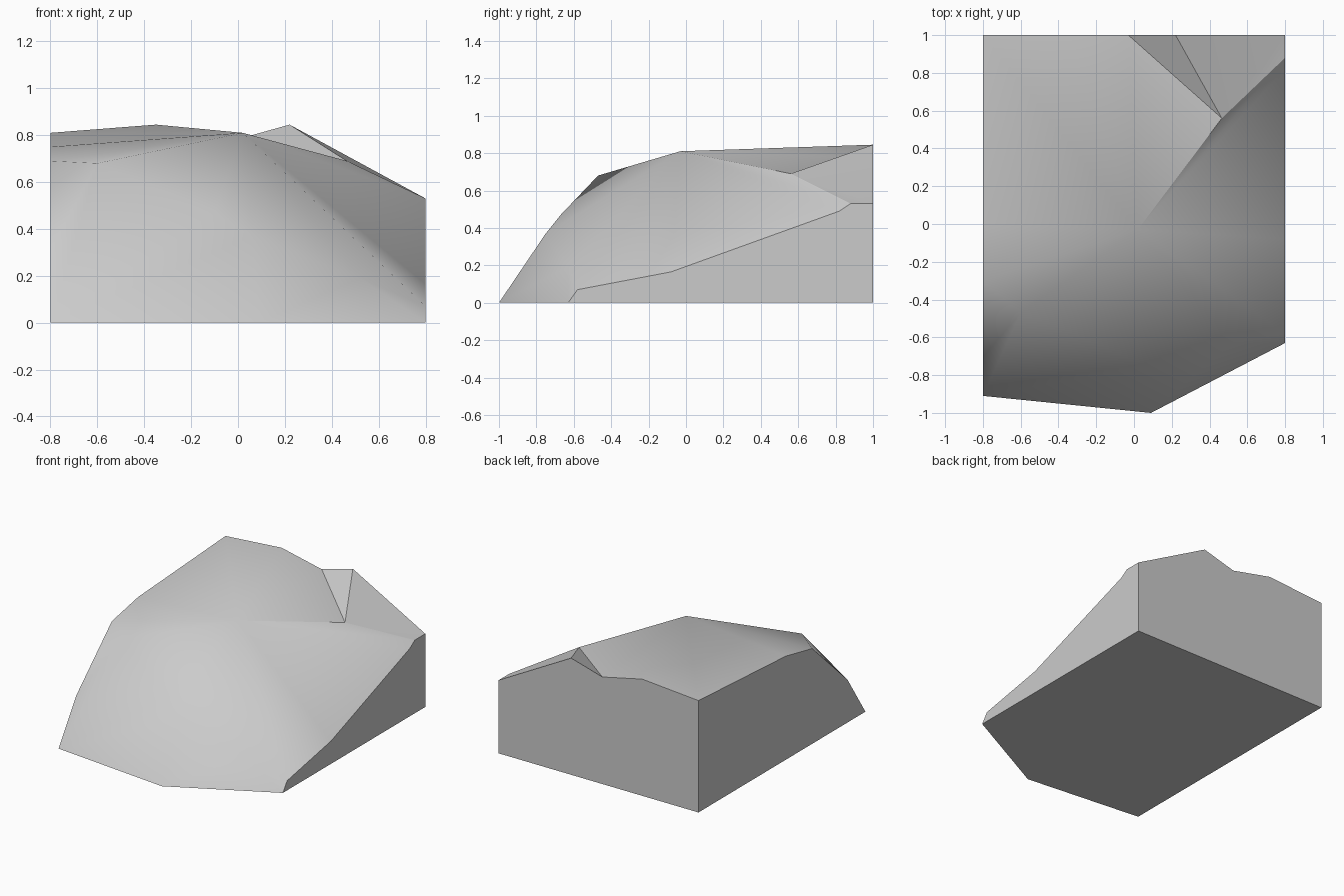
import bpy
import bmesh

if "Cube" in bpy.data.objects:
    bpy.data.objects.remove(bpy.data.objects["Cube"], do_unlink=True)

# Corner points of the rock
X = 0.8
points = {
    "apex": (0.02, -0.03, 0.81), "notch": (0.465, 0.56, 0.69),
    "shoulder": (-0.6, -0.47, 0.68), "bulge": (-0.1, -0.67, 0.47),
    "nose": (0.06, -0.75, 0.37), "knee": (0.52, -0.63, 0.19),
    # back rim
    "back_left": (-X, 1, 0.81), "back_rise": (-0.35, 1, 0.845),
    "back_dip": (-0.03, 1, 0.775), "back_peak": (0.22, 1, 0.845),
    "back_right": (X, 1, 0.53),
    # left rim, back to front
    "left_mid": (-X, 0, 0.75), "left_brow": (-X, -0.3, 0.69),
    "left_low": (-X, -0.705, 0.31),
    # right rim, back to front
    "right_top": (X, 0.88, 0.53), "right_step": (X, 0.82, 0.49),
    "right_mid": (X, -0.08, 0.165), "right_low": (X, -0.58, 0.07),
    # base
    "base_left": (-X, -0.91, 0), "base_tip": (0.09, -1, 0),
    "base_right": (X, -0.63, 0), "floor_right": (X, 1, 0),
    "floor_left": (-X, 1, 0),
}

bm = bmesh.new()
v = {name: bm.verts.new(co) for name, co in points.items()}


def face(names, smooth=True):
    f = bm.faces.new([v[n] for n in names])
    f.smooth = smooth


def fan(centre, rim):
    for a, b in zip(rim, rim[1:]):
        face((centre, a, b))


# Plateau, cliff and right slope radiate from the apex
plateau = ["notch", "back_dip", "back_rise", "back_left", "left_mid",
           "left_brow", "shoulder"]
cliff = ["shoulder", "bulge", "nose", "knee", "right_low"]
slope = ["right_low", "right_mid", "right_step", "right_top", "notch"]
fan("apex", plateau + cliff[1:] + slope[1:])

# Lower cliff
fan("shoulder", ["left_brow", "left_low", "base_left", "bulge"])
fan("base_left", ["base_tip", "nose", "bulge"])
fan("base_tip", ["base_right", "knee", "nose"])
face(("knee", "base_right", "right_low"))

# Notch and the bank behind it
fan("notch", ["right_top", "back_right", "back_peak", "back_dip"])

# Flat cut sides and underside
back = ["back_right", "back_peak", "back_dip", "back_rise", "back_left"]
left = ["back_left", "left_mid", "left_brow", "left_low", "base_left"]
right = ["base_right", "right_low", "right_mid", "right_step", "right_top",
         "back_right"]
face(back + ["floor_left", "floor_right"], False)
face(left + ["floor_left"], False)
face(right + ["floor_right"], False)
face(["base_left", "base_tip", "base_right", "floor_right", "floor_left"], False)

# Hard creases: ridge, notch and all cut borders
for e in bm.edges:
    if any(not f.smooth for f in e.link_faces):
        e.smooth = False
for end in ("apex", "right_top", "back_peak", "back_dip"):
    bm.edges.get((v["notch"], v[end])).smooth = False

bmesh.ops.recalc_face_normals(bm, faces=bm.faces)
mesh = bpy.data.meshes.new("cliff_rock")
bm.to_mesh(mesh)
bm.free()

# Plain stone colour
stone = bpy.data.materials.new("stone_grey")
stone.use_nodes = True
colour = (0.6, 0.6, 0.6, 1)
stone.diffuse_color = colour
stone.node_tree.nodes["Principled BSDF"].inputs["Base Color"].default_value = colour
mesh.materials.append(stone)

rock = bpy.data.objects.new("cliff_rock", mesh)
bpy.context.collection.objects.link(rock)
